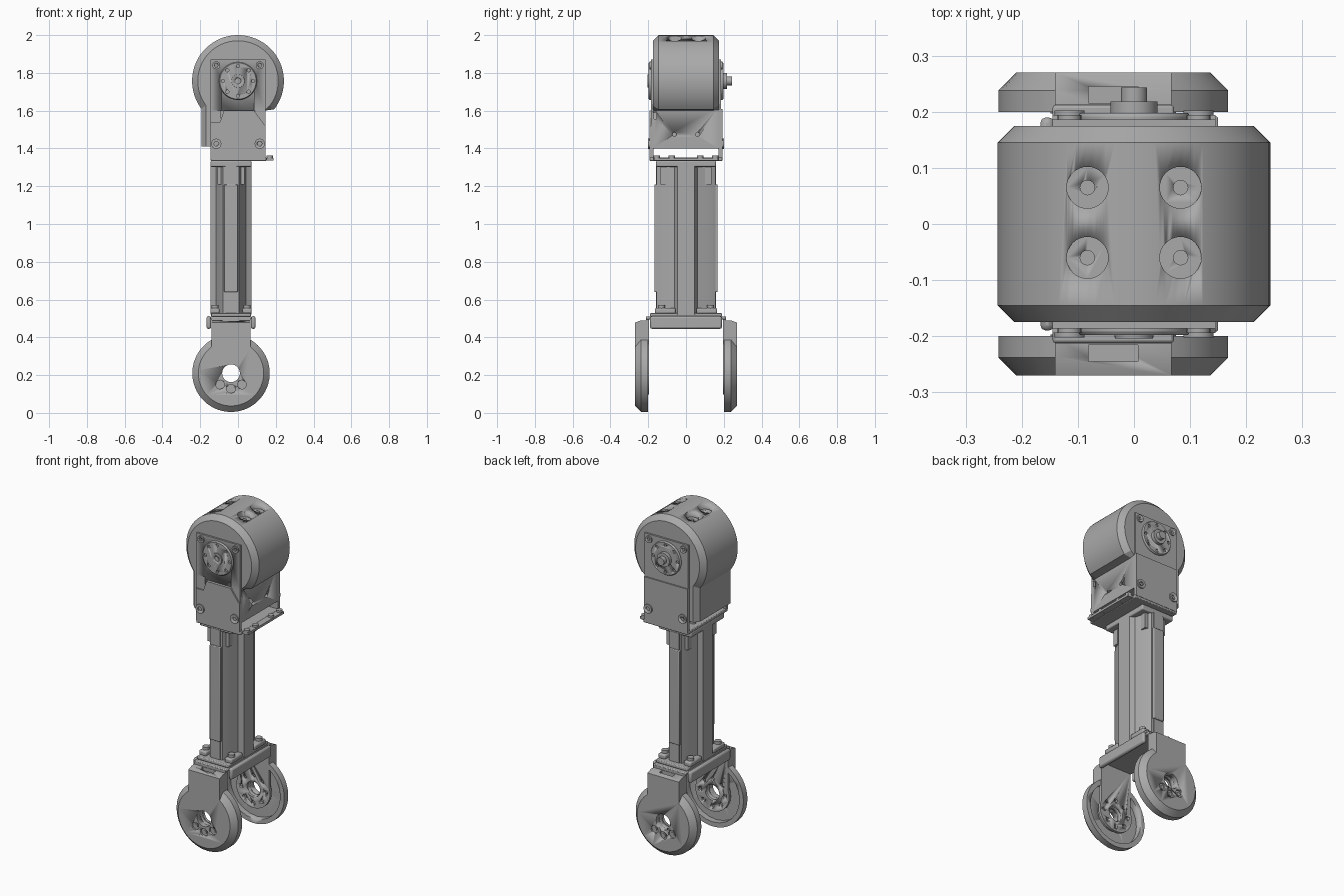
import bpy, math
from math import sin, cos, radians

cube = bpy.data.objects.get("Cube")
if cube:
    bpy.data.objects.remove(cube)

GREY = (0.4, 0.4, 0.4, 1)
mat = bpy.data.materials.new("plain grey")
mat.use_nodes = True
mat.diffuse_color = GREY
mat.node_tree.nodes["Principled BSDF"].inputs["Base Color"].default_value = GREY

LINK_X = -0.037          # centre line of the lower leg
HEAD_Z, WHEEL_Z = 1.757, 0.21


def loft(name, rings):
    """Skin a list of closed rings and cap both ends."""
    n = len(rings[0])
    verts = [p for ring in rings for p in ring]
    faces = [list(range(n)), list(range(len(verts) - n, len(verts)))]
    for k in range(len(rings) - 1):
        for i in range(n):
            j = (i + 1) % n
            faces.append([k * n + i, k * n + j, (k + 1) * n + j, (k + 1) * n + i])
    mesh = bpy.data.meshes.new(name)
    mesh.from_pydata(verts, [], faces)
    mesh.materials.append(mat)
    obj = bpy.data.objects.new(name, mesh)
    bpy.context.collection.objects.link(obj)
    bpy.ops.object.select_all(action='DESELECT')
    bpy.context.view_layer.objects.active = obj
    obj.select_set(True)
    bpy.ops.object.mode_set(mode='EDIT')
    bpy.ops.mesh.select_all(action='SELECT')
    bpy.ops.mesh.normals_make_consistent(inside=False)
    bpy.ops.object.mode_set(mode='OBJECT')
    bpy.ops.object.shade_smooth_by_angle(angle=radians(25))
    return obj


def along_y(name, sections):
    """Sections are (y, [(x, z), ...])."""
    return loft(name, [[(x, y, z) for x, z in pts] for y, pts in sections])


def along_z(name, pts, z0, z1):
    return loft(name, [[(x, y, z) for x, y in pts] for z in (z0, z1)])


def circle(x, z, r, n=32):
    return [(x + r * cos(math.tau * i / n), z + r * sin(math.tau * i / n)) for i in range(n)]


def turned(name, x, z, steps, n=32):
    return along_y(name, [(y, circle(x, z, r, n)) for y, r in steps])


def box(name, x, y, z, bevel=0.0):
    obj = along_z(name, [(x[0], y[0]), (x[1], y[0]), (x[1], y[1]), (x[0], y[1])], *z)
    if bevel:
        mod = obj.modifiers.new("soft edges", 'BEVEL')
        mod.width, mod.segments = bevel, 2
    return obj


def cut(obj, cutters):
    """Subtract the cutters, then discard them."""
    bpy.context.view_layer.objects.active = obj
    for c in cutters:
        mod = obj.modifiers.new("cut", 'BOOLEAN')
        mod.operation, mod.object, mod.solver = 'DIFFERENCE', c, 'EXACT'
        bpy.ops.object.modifier_apply(modifier=mod.name)
        bpy.data.objects.remove(c)


def span(s, a, b):
    return tuple(sorted((s * a, s * b)))


def arc(cx, cz, r, a0, a1, n):
    return [(cx + r * cos(radians(a0 + (a1 - a0) * i / n)),
             cz + r * sin(radians(a0 + (a1 - a0) * i / n))) for i in range(n + 1)]


# Head shell: drum with a skirt down one side
def shell(r):
    side = -r * cos(radians(37))
    return arc(0, HEAD_Z, r, -38, 217, 60) + [
        (side, 1.41), (-0.14, 1.41), (-0.14, 1.6), (0.14, 1.6)]


head = along_y("head_shell", [(-0.175, shell(0.213)), (-0.145, shell(0.243)),
                              (0.145, shell(0.243)), (0.175, shell(0.213))])
bores = []
for x in (-0.083, 0.083):
    for y in (-0.06, 0.065):
        bores.append(along_z("bore", circle(x, y, 0.037), 1.962, 2.1))
        bores.append(along_z("screw_hole", circle(x, y, 0.013, 16), 1.93, 2.1))
cut(head, bores)

# Motor body under the drum
motor = box("motor_body", (-0.143, 0.145), (-0.174, 0.172), (1.4, 1.62))
cut(motor, [loft("side_hole", [[(x, y + a, 1.475 + b) for a, b in circle(0, 0, 0.011, 16)]
                               for x in (0.12, 0.2)]) for y in (-0.062, 0.062)]
    + [box("corner_notch", (0.08, 0.2), (-0.2, -0.155), (1.555, 1.59))])

# Motor side plates, horns and bolts
for s, side in ((-1, "front"), (1, "back")):
    plate = box(side + "_motor_plate", (-0.145, 0.145), span(s, 0.17, 0.186), (1.6, 1.87))
    if s < 0:
        cut(plate, [box("window", (-0.085, 0.085), (-0.2, -0.177), (1.55, 1.76))])
        ear = [(-0.145, 1.345), (0.145, 1.345), (0.145, 1.52), (0.085, 1.6),
               (-0.075, 1.6), (-0.095, 1.54), (-0.145, 1.54)]
        for x in (-0.118, 0.118):
            box("front_motor_rail", (x - 0.027, x + 0.027), (-0.186, -0.17), (1.51, 1.62))
    else:
        ear = [(-0.145, 1.345), (0.145, 1.345), (0.145, 1.61), (-0.145, 1.61)]
    along_y(side + "_bracket_ear", [(s * 0.172, ear), (s * 0.194, ear)])

    horn = turned(side + "_horn", 0, HEAD_Z, [(s * 0.17, 0.1), (s * 0.192, 0.1), (s * 0.198, 0.096)], 48)
    cut(horn, [turned("horn_hole", x, z, [(s * 0.19, 0.009), (s * 0.21, 0.009)], 12)
               for x, z in circle(0, HEAD_Z, 0.08, 8)])
    if s > 0:
        turned("back_shaft", 0, HEAD_Z, [(0.19, 0.042), (0.218, 0.042), (0.218, 0.023), (0.243, 0.023)])
    else:
        hub = turned("front_hub", 0, HEAD_Z, [(-0.19, 0.036), (-0.204, 0.034)])
        cut(hub, [turned("hub_hole", 0, HEAD_Z, [(-0.194, 0.016), (-0.22, 0.016)], 16)])
    for x in (-0.115, 0.115):
        for z, r, y in ((1.84, 0.021, 0.188), (1.425, 0.027, 0.196)):
            bolt = turned(side + "_bolt", x, z, [(s * 0.17, r), (s * (y + 0.006), r)], 24)
            cut(bolt, [turned("socket", x, z, [(s * (y - 0.006), r * 0.5), (s * 0.22, r * 0.5)], 6)])

# Bracket base under the motor, with a thin tongue and fixings
box("bracket_base", (-0.145, 0.15), (-0.192, 0.192), (1.333, 1.352), 0.004)
box("base_tongue", (0.14, 0.187), (-0.17, 0.17), (1.336, 1.35))
box("link_top_flange", (LINK_X - 0.108, LINK_X + 0.108), (-0.158, 0.158), (1.303, 1.335), 0.006)
for y in (-0.155, -0.075, 0.075, 0.155):
    for x in (-0.1, 0.03, 0.168):
        along_z("base_bolt", circle(x, y, 0.017, 16), 1.335, 1.362)

# Leg link: slim extruded tube
quarter = [(0.108, 0.045), (0.08, 0.06), (0.064, 0.105), (0.05, 0.14), (0.042, 0.155)]
half = quarter + [(-x, y) for x, y in reversed(quarter)]
tube = [(LINK_X + x, y) for x, y in half + [(-x, -y) for x, y in half]]
along_z("leg_tube", tube, 0.52, 1.31)
for s in (-1, 1):
    box("leg_spine", (LINK_X - 0.036, LINK_X + 0.036), span(s, 0.14, 0.168), (0.64, 1.21), 0.004)
    for z in ((0.53, 0.64), (1.21, 1.31)):
        box("leg_key", (LINK_X - 0.03, LINK_X + 0.03), span(s, 0.13, 0.16), z)
    for t in (-1, 1):
        cx = LINK_X + t * 0.055
        box("leg_clip", (cx - 0.016, cx + 0.016), span(s, 0.1, 0.135), (1.21, 1.31))
        cx = LINK_X + t * 0.085
        box("leg_foot", (cx - 0.024, cx + 0.024), span(s, 0.055, 0.165), (0.525, 0.555), 0.008)
        along_z("foot_bolt", circle(cx, s * 0.13, 0.019, 16), 0.55, 0.572)

# Wheel yoke
box("yoke_bridge", (LINK_X - 0.108, LINK_X + 0.108), (-0.212, 0.212), (0.495, 0.511), 0.005)
box("yoke_pad", (LINK_X - 0.105, LINK_X + 0.105), (-0.19, 0.19), (0.51, 0.53), 0.005)
for s in (-1, 1):
    box("yoke_flange", span(1, LINK_X + s * 0.105, LINK_X + s * 0.13), (-0.19, 0.19), (0.445, 0.512), 0.01)


def keyhole(r, w, top):
    a = math.degrees(math.acos(w / r))
    return arc(LINK_X, WHEEL_Z, r, 180 - a, 360 + a, 48) + [(LINK_X + w, top), (LINK_X - w, top)]


# Wheels: hollow keyhole covers carrying the yoke arms and hubs
for s, side in ((-1, "front"), (1, "back")):
    def drill(x, z, r, y0, y1):
        return turned("drill", LINK_X + x, WHEEL_Z + z, [(s * y0, r), (s * y1, r)], 24)

    cover = along_y(side + "_wheel_cover", [(s * 0.2, keyhole(0.205, 0.104, 0.49)),
                                            (s * 0.238, keyhole(0.205, 0.104, 0.49)),
                                            (s * 0.27, keyhole(0.173, 0.104, 0.478))])
    cut(cover, [drill(0, 0, 0.178, 0.19, 0.236), drill(0, 0, 0.047, 0.19, 0.3),
                box("slot", (LINK_X - 0.044, LINK_X + 0.044), span(s, 0.216, 0.245), (0.43, 0.6))]
        + [drill(x, z, 0.023, 0.26, 0.3) for x, z in ((-0.058, -0.06), (0, -0.082), (0.058, -0.06))])
    for x, z in ((-0.058, -0.06), (0, -0.082), (0.058, -0.06)):
        turned(side + "_wheel_screw", LINK_X + x, WHEEL_Z + z, [(s * 0.25, 0.012), (s * 0.266, 0.012)], 12)
    arm = along_y(side + "_yoke_arm", [(s * 0.197, keyhole(0.112, 0.104, 0.505)),
                                       (s * 0.213, keyhole(0.112, 0.104, 0.505))])
    cut(arm, [drill(0, 0, 0.047, 0.1, 0.3)]
        + [drill(x, z, 0.012, 0.1, 0.3) for x, z in circle(0, 0, 0.082, 8)])
    hub = turned(side + "_wheel_hub", LINK_X, WHEEL_Z, [(s * 0.212, 0.095), (s * 0.24, 0.095)], 40)
    cut(hub, [drill(0, 0, 0.047, 0.1, 0.3)])
